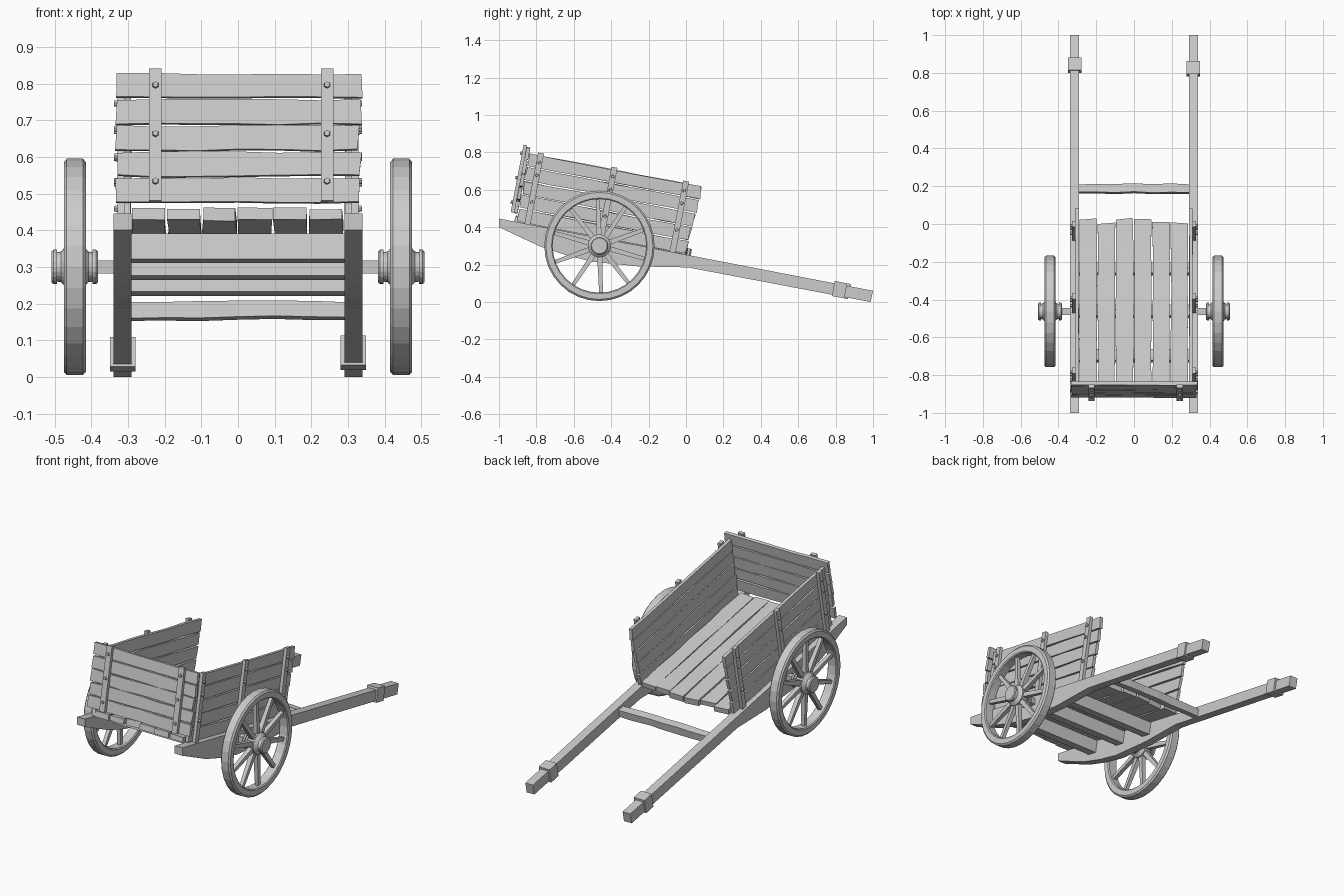
import bpy, bmesh, math, random
from mathutils import Matrix, Vector

random.seed(4)
cube = bpy.data.objects.get("Cube")
if cube:
    bpy.data.objects.remove(cube)

# Single weathered wood colour
wood = bpy.data.materials.new("grey_wood")
wood.use_nodes = True
GREY = (0.6, 0.6, 0.6, 1)
wood.diffuse_color = GREY
wood.node_tree.nodes["Principled BSDF"].inputs["Base Color"].default_value = GREY

# Cart body frame: x across, u along the bed, v up from the rail tops
TILT = Matrix.Translation((0, -1, 0.446)) @ Matrix.Rotation(math.radians(-10.9), 4, "X")


def finish(name, bm, matrix=None):
    if matrix:
        bm.transform(matrix)
    bmesh.ops.recalc_face_normals(bm, faces=bm.faces)
    mesh = bpy.data.meshes.new(name)
    bm.to_mesh(mesh)
    bm.free()
    mesh.materials.append(wood)
    obj = bpy.data.objects.new(name, mesh)
    bpy.context.collection.objects.link(obj)
    return obj


def loft(bm, rings, closed=False):
    """Skin a list of vertex rings."""
    n = len(rings[0])
    pairs = list(zip(rings, rings[1:] + rings[:1])) if closed else list(zip(rings, rings[1:]))
    for a, b in pairs:
        for i in range(n):
            j = (i + 1) % n
            bm.faces.new((a[i], a[j], b[j], b[i]))
    if not closed:
        bm.faces.new(rings[0])
        bm.faces.new(rings[-1])


def board(name, lo, hi, axis, warp=0.0, ragged=0.0, steps=6):
    """Box in the tilted frame, with wavy edges and uneven sawn ends."""
    bm = bmesh.new()
    b, c = [k for k in range(3) if k != axis]
    steps = steps if warp else 1
    slant = [random.uniform(-ragged, ragged) for _ in range(4)]
    rings = []
    for s in range(steps + 1):
        t = s / steps
        wave = [random.uniform(-warp, warp) for _ in range(4)]
        ring = []
        for ib, ic in ((0, 0), (1, 0), (1, 1), (0, 1)):
            p = Vector((0, 0, 0))
            p[axis] = lo[axis] + (hi[axis] - lo[axis]) * t
            p[b] = (lo[b], hi[b])[ib] + wave[ib] * (1 if hi[b] - lo[b] > 0.04 else 0.4)
            p[c] = (lo[c], hi[c])[ic] + wave[2 + ic] * (1 if hi[c] - lo[c] > 0.04 else 0.4)
            wide = ib if hi[b] - lo[b] > hi[c] - lo[c] else ic
            if s == 0:
                p[axis] += slant[wide]
            elif s == steps:
                p[axis] += slant[2 + wide]
            ring.append(bm.verts.new(p))
        rings.append(ring)
    loft(bm, rings)
    return finish(name, bm, TILT)


def lathe(name, profile, centre, steps, closed):
    """Turn an (x, radius) profile around the x axis."""
    bm = bmesh.new()
    rings = []
    for s in range(steps):
        a = math.tau * s / steps
        rings.append([bm.verts.new((x, r * math.cos(a), r * math.sin(a))) for x, r in profile])
    n = len(profile)
    for a, b in zip(rings, rings[1:] + rings[:1]):
        for i in range(n if closed else n - 1):
            j = (i + 1) % n
            bm.faces.new((a[i], a[j], b[j], b[i]))
    if not closed:
        bm.faces.new([r[0] for r in rings])
        bm.faces.new([r[-1] for r in rings])
    return finish(name, bm, Matrix.Translation(centre))


def bolt(name, pos, axis):
    """Hexagonal bolt head lying along x or u."""
    bm = bmesh.new()
    bmesh.ops.create_cone(bm, cap_ends=True, segments=6, radius1=0.01, radius2=0.008, depth=0.014)
    sign = 1 if pos[0] > 0 else -1
    turn = (Matrix.Rotation(sign * math.pi / 2, 4, "Y") if axis == 0
            else Matrix.Rotation(math.pi / 2, 4, "X"))
    finish(name, bm, TILT @ Matrix.Translation(pos) @ turn)


# Long rails that become the pulling handles
RAIL = [(-1, 0.446), (-1, 0.40), (-0.78, 0.297), (-0.64, 0.25), (-0.5, 0.215),
        (-0.25, 0.19), (0.01, 0.185), (0.987, 0.0), (1, 0.06)]
for side, label in ((1, "left"), (-1, "right")):
    bm = bmesh.new()
    loft(bm, [[bm.verts.new((side * x, y, z)) for y, z in RAIL] for x in (0.29, 0.34)])
    finish(label + "_rail", bm)
    # Sleeve around the handle
    u = 1.86 if side > 0 else 1.88
    x0, x1 = sorted((side * 0.279, side * 0.349))
    board(label + "_handle_sleeve", (x0, u - 0.034, -0.07), (x1, u + 0.034, 0.012), 1)

# Cross pieces under the bed and between the handles
for i, u in enumerate((0.315, 0.555, 0.785)):
    board(f"cross_beam_{i + 1}", (-0.295, u - 0.03, -0.072), (0.295, u + 0.03, -0.001), 0)
board("handle_crossbar", (-0.295, 1.193, -0.058), (0.295, 1.237, -0.015), 0, 0.003)

# Bed planks
for i in range(6):
    x = -0.288 + i * 0.0965
    start, end = random.uniform(0.085, 0.105), random.uniform(1.015, 1.04)
    top = 0.033 + random.uniform(-0.006, 0.006)
    board(f"bed_plank_{i + 1}", (x, start, 0), (x + 0.09, end, top), 1, 0.003, 0.006)

# Side walls: boards, outer posts and bolts
for side, label in ((1, "left"), (-1, "right")):
    for i in range(5):
        v = 0.003 + i * 0.0755
        x0, x1 = sorted((side * 0.292, side * 0.31))
        board(f"{label}_side_board_{i + 1}", (x0, 0.095, v),
              (x1, 1.015 + i * 0.004, v + 0.068), 1, 0.003, 0.006)
    for i, u in enumerate((0.155, 0.555, 0.945)):
        x0, x1 = sorted((side * 0.309, side * 0.328))
        board(f"{label}_post_{i + 1}", (x0, u - 0.016, 0.0), (x1, u + 0.016, 0.386), 2)
        for j, v in enumerate((0.12, 0.265, 0.335)):
            bolt(f"{label}_post_bolt_{i + 1}_{j + 1}", (side * 0.331, u, v), 0)

# Headboard closing the front end
for i in range(5):
    v = 0.046 + i * 0.0725
    board(f"headboard_plank_{i + 1}", (-0.333, 0.073, v), (0.333, 0.092, v + 0.066), 0, 0.003, 0.007)
for x in (-0.225, 0.243):
    board("headboard_strap", (x - 0.017, 0.055, 0.046), (x + 0.017, 0.074, 0.413), 2)
    for v in (0.1, 0.232, 0.367):
        bolt("headboard_bolt", (x, 0.052, v), 1)

# Wheels on their axle
WHEEL_Y, WHEEL_Z, WHEEL_X = -0.463, 0.3, 0.445
TYRE = [(-0.022, 0.295), (0.022, 0.295), (0.03, 0.286), (0.03, 0.256),
        (0.025, 0.25), (-0.025, 0.25), (-0.03, 0.256), (-0.03, 0.286)]
HALF_HUB = [(0.063, 0.03), (0.063, 0.042), (0.058, 0.047), (0.048, 0.047),
            (0.048, 0.04), (0.037, 0.042), (0.02, 0.061)]
HUB = [(-x, r) for x, r in HALF_HUB] + HALF_HUB[::-1]
for side, label in ((1, "left"), (-1, "right")):
    centre = Vector((side * WHEEL_X, WHEEL_Y, WHEEL_Z))
    lathe(label + "_wheel_rim", TYRE, centre, 32, True)
    lathe(label + "_wheel_hub", HUB, centre, 20, False)
    bm = bmesh.new()
    for k in range(10):
        turn = Matrix.Rotation(math.radians(20 + 36 * k), 4, "X")
        rings = []
        for r, w in ((0.045, 0.014), (0.256, 0.01)):
            rings.append([bm.verts.new(turn @ Vector((sx * w, r, sz * w)))
                          for sx, sz in ((-1, -1), (1, -1), (1, 1), (-1, 1))])
        loft(bm, rings)
    finish(label + "_wheel_spokes", bm, Matrix.Translation(centre))

bm = bmesh.new()
bmesh.ops.create_cube(bm, size=1, matrix=Matrix.Diagonal((0.8, 0.036, 0.036, 1)))
finish("axle", bm, Matrix.Translation((0, WHEEL_Y, WHEEL_Z)))
